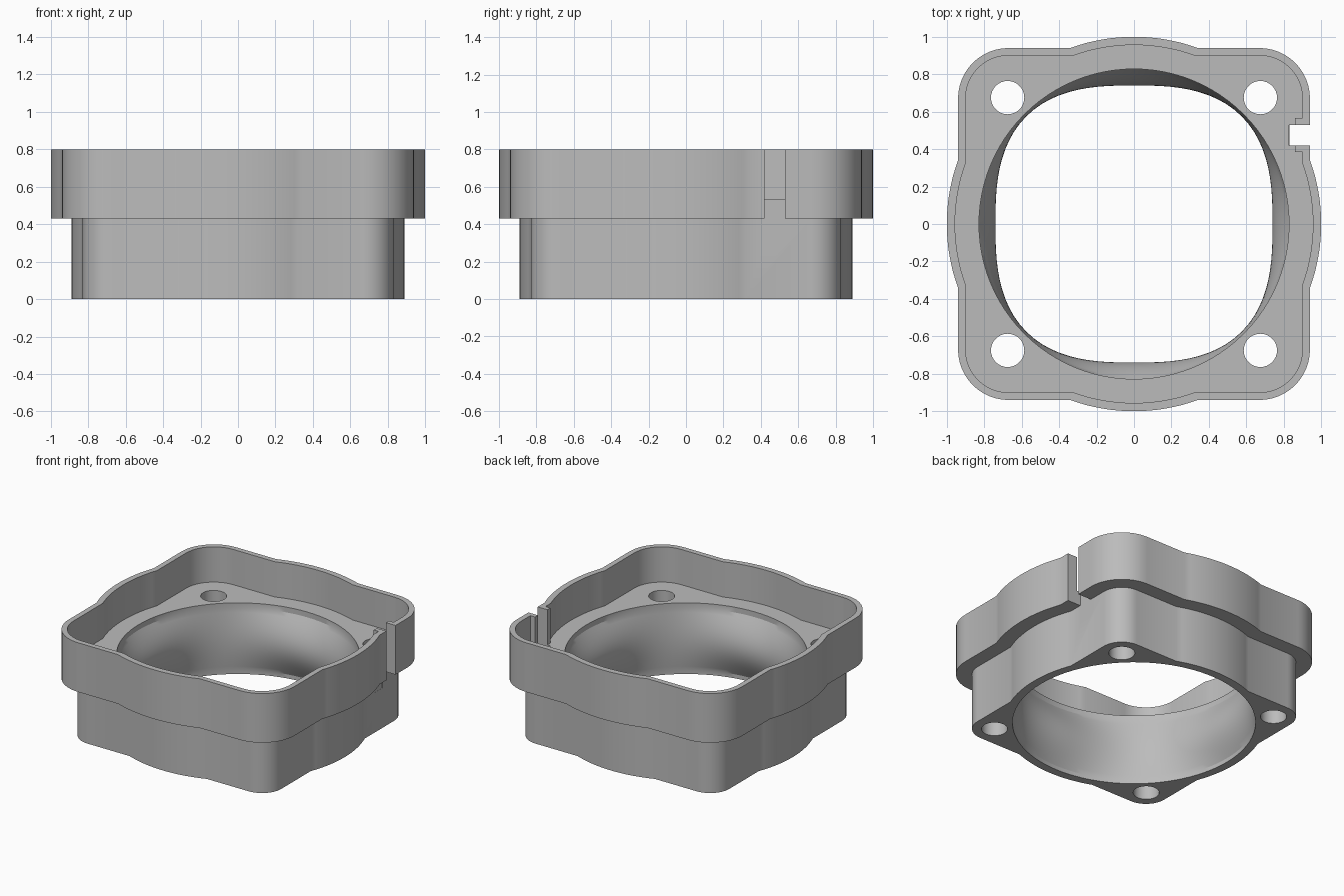
import bpy, bmesh
from math import sin, cos, pi, asin, sqrt, radians

cube = bpy.data.objects.get("Cube")
if cube:
    bpy.data.objects.remove(cube, do_unlink=True)

grey = bpy.data.materials.new("plain grey")
grey.use_nodes = True
grey.diffuse_color = (0.5, 0.5, 0.5, 1)
grey.node_tree.nodes["Principled BSDF"].inputs["Base Color"].default_value = (0.5, 0.5, 0.5, 1)


def loft(name, rings):
    """Closed solid through a stack of (outline, z) rings with equal point counts."""
    bm = bmesh.new()
    loops = [[bm.verts.new((x, y, z)) for x, y in pts] for pts, z in rings]
    n = len(loops[0])
    for low, high in zip(loops, loops[1:]):
        for i in range(n):
            j = (i + 1) % n
            bm.faces.new((low[i], low[j], high[j], high[i]))
    bm.faces.new(loops[0][::-1])
    bm.faces.new(loops[-1])
    mesh = bpy.data.meshes.new(name)
    bm.to_mesh(mesh)
    bm.free()
    mesh.materials.append(grey)
    obj = bpy.data.objects.new(name, mesh)
    bpy.context.collection.objects.link(obj)
    return obj


def prism(name, pts, z0, z1):
    return loft(name, [(pts, z0), (pts, z1)])


def box(name, x0, x1, y0, y1, z0, z1):
    return prism(name, [(x0, y0), (x1, y0), (x1, y1), (x0, y1)], z0, z1)


def circle(r, n, cx=0, cy=0):
    return [(cx + r * cos(2 * pi * i / n), cy + r * sin(2 * pi * i / n)) for i in range(n)]


def lobed_outline(half, radius, centre=0.67):
    """Rounded square merged with a circle that swells past each side."""
    a = asin(sqrt(radius ** 2 - half ** 2) / radius)
    side = [(radius * cos(t), radius * sin(t)) for t in (a * (i / 8 - 1) for i in range(17))]
    r = half - centre
    side += [(centre + r * cos(t), centre + r * sin(t)) for t in (pi / 24 * i for i in range(13))]
    pts = []
    for _ in range(4):
        pts += side
        side = [(-y, x) for x, y in side]
    return pts


def combine(target, tool, operation):
    mod = target.modifiers.new(tool.name, "BOOLEAN")
    mod.object = tool
    mod.operation = operation
    mod.solver = "EXACT"
    bpy.context.view_layer.objects.active = target
    bpy.ops.object.modifier_apply(modifier=mod.name)
    bpy.data.objects.remove(tool, do_unlink=True)


def bore_outline(bulge, n=96, r=0.828, half=0.74, power=2.75):
    """Circle blended towards a rounded square."""
    pts = []
    for i in range(n):
        t = 2 * pi * i / n
        c, s = cos(t), sin(t)
        sq = half / (abs(c) ** power + abs(s) ** power) ** (1 / power)
        d = r + (min(sq, r) - r) * bulge
        pts.append((d * c, d * s))
    return pts


FLOOR, LEDGE, TOP = 0.535, 0.43, 0.8

# Upper collar with its open pocket
housing = prism("housing", lobed_outline(0.94, 1.0), LEDGE, TOP)
combine(housing, prism("pocket", lobed_outline(0.9, 0.956), FLOOR, 1), "DIFFERENCE")

# Narrower lower body
combine(housing, prism("lower_body", lobed_outline(0.83, 0.89), 0, 0.49), "UNION")

# Thickened wall around the side slot, then the slot itself
combine(housing, box("slot_tabs", 0.86, 0.92, 0.385, 0.565, 0.5, TOP), "UNION")
combine(housing, box("slot", 0.829, 1.1, 0.42, 0.53, 0.3, 1), "DIFFERENCE")

# Main bore: round at both lips, swelling inward at mid height
rings = [(bore_outline(0), -0.1)]
z0, z1, steps = 0.03, 0.495, 16
rings += [(bore_outline(sin(pi * i / steps)), z0 + (z1 - z0) * i / steps) for i in range(steps + 1)]
rings.append((bore_outline(0), 0.7))
combine(housing, loft("bore", rings), "DIFFERENCE")

# Four corner screw holes
for sx in (-1, 1):
    for sy in (-1, 1):
        hole = prism("screw_hole", circle(0.089, 32, sx * 0.675, sy * 0.675), -0.1, 0.7)
        combine(housing, hole, "DIFFERENCE")

# Smooth shading with crisp edges
bpy.ops.object.select_all(action="DESELECT")
housing.select_set(True)
bpy.context.view_layer.objects.active = housing
bpy.ops.object.shade_smooth_by_angle(angle=radians(25))
